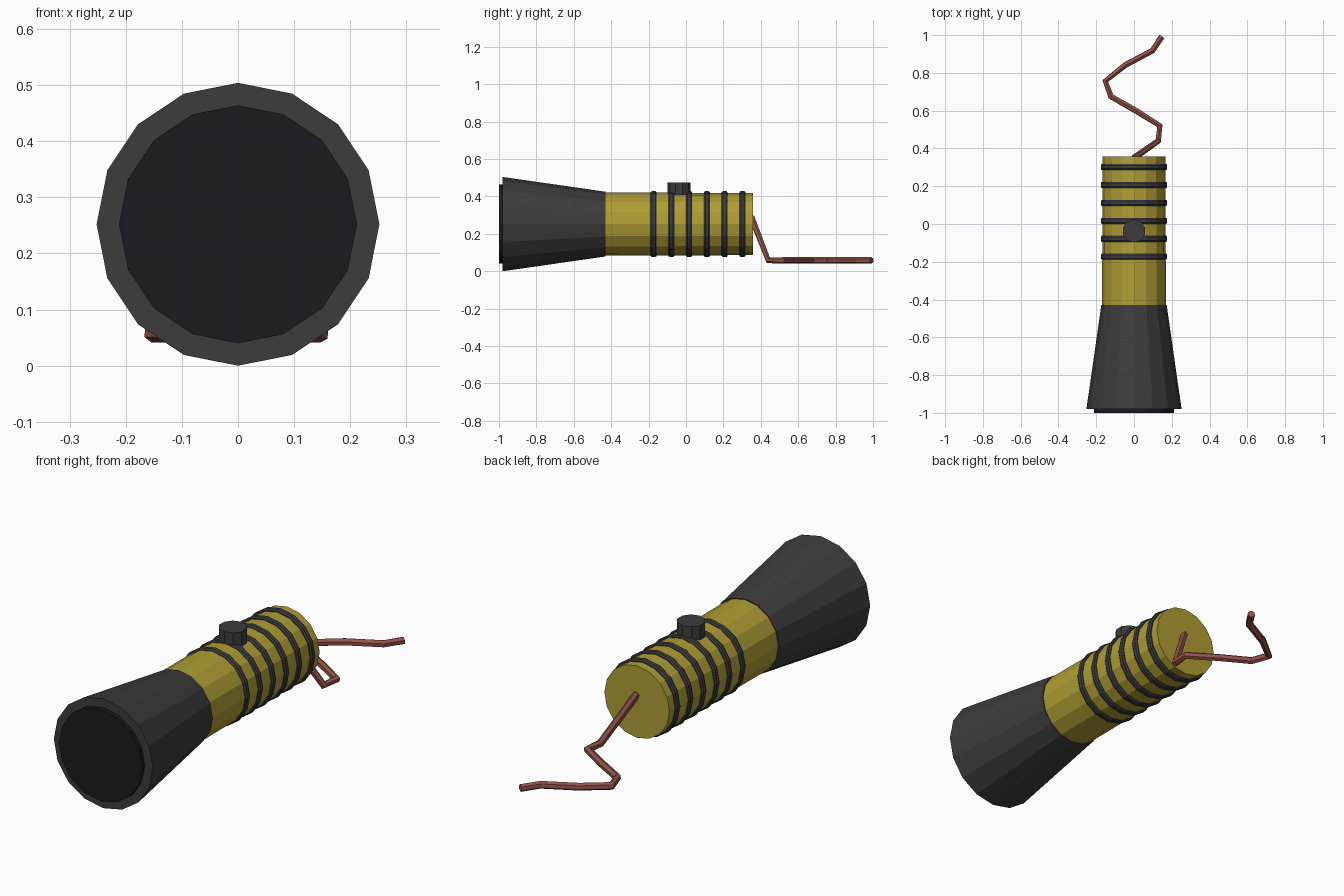
import bpy, bmesh
from math import sin, cos, tau

if "Cube" in bpy.data.objects:
    bpy.data.objects.remove(bpy.data.objects["Cube"])

AXIS_Z = 0.252
SIDES = 16


def material(name, rgb):
    m = bpy.data.materials.new(name)
    m.diffuse_color = (*rgb, 1)
    m.use_nodes = True
    m.node_tree.nodes["Principled BSDF"].inputs["Base Color"].default_value = m.diffuse_color
    return m


DARK = material("dark_rubber", (0.045, 0.045, 0.046))
GLASS = material("dark_glass", (0.009, 0.012, 0.014))
YELLOW = material("yellow_plastic", (0.43, 0.34, 0.035))
CORD = material("red_cord", (0.30, 0.09, 0.07))


def add_object(name, bm, mat):
    bmesh.ops.recalc_face_normals(bm, faces=bm.faces)
    me = bpy.data.meshes.new(name)
    bm.to_mesh(me)
    bm.free()
    me.materials.append(mat)
    ob = bpy.data.objects.new(name, me)
    bpy.context.collection.objects.link(ob)
    return ob


def lathe_y(name, profile, mat, closed=False):
    """Turn (radius, y) points around the torch axis; cap the ends or close the loop."""
    bm = bmesh.new()
    rings = [[bm.verts.new((r * sin(tau * i / SIDES), y, AXIS_Z + r * cos(tau * i / SIDES)))
              for i in range(SIDES)] for r, y in profile]
    pairs = list(zip(rings, rings[1:]))
    if closed:
        pairs.append((rings[-1], rings[0]))
    else:
        bm.faces.new(rings[0])
        bm.faces.new(rings[-1])
    for a, b in pairs:
        for i in range(SIDES):
            j = (i + 1) % SIDES
            bm.faces.new((a[i], a[j], b[j], b[i]))
    return add_object(name, bm, mat)


# Flared head, lens and barrel
lathe_y("head", [(0.252, -0.98), (0.173, -0.43)], DARK)
lathe_y("lens", [(0.212, -1.0), (0.212, -0.97)], GLASS)
lathe_y("barrel", [(0.169, -0.435), (0.166, 0.357)], YELLOW)

# Grip rings
for k in range(6):
    y = -0.173 + 0.095 * k
    lathe_y(f"grip_ring_{k + 1}",
            [(0.160, y - 0.016), (0.171, y - 0.016), (0.176, y - 0.009),
             (0.176, y + 0.009), (0.171, y + 0.016), (0.160, y + 0.016)], DARK, closed=True)

# Switch button
bpy.ops.mesh.primitive_cylinder_add(vertices=10, radius=0.061, depth=0.075,
                                    location=(0, -0.037, 0.4375))
button = bpy.context.object
button.name = "switch_button"
button.data.materials.append(DARK)

# Wrist cord trailing on the ground
path = [(0, 0.35, 0.29), (0.128, 0.44, 0.058), (0.137, 0.52, 0.058), (0.01, 0.60, 0.058),
        (-0.122, 0.675, 0.058), (-0.152, 0.757, 0.058), (-0.045, 0.842, 0.058),
        (0.098, 0.918, 0.058), (0.148, 0.993, 0.058)]
cu = bpy.data.curves.new("wrist_cord", 'CURVE')
cu.dimensions = '3D'
cu.bevel_depth = 0.017
cu.bevel_resolution = 1
cu.use_fill_caps = True
sp = cu.splines.new('POLY')
sp.points.add(len(path) - 1)
for p, co in zip(sp.points, path):
    p.co = (*co, 1)
sp.use_smooth = False
cu.materials.append(CORD)
cord = bpy.data.objects.new("wrist_cord", cu)
bpy.context.collection.objects.link(cord)
